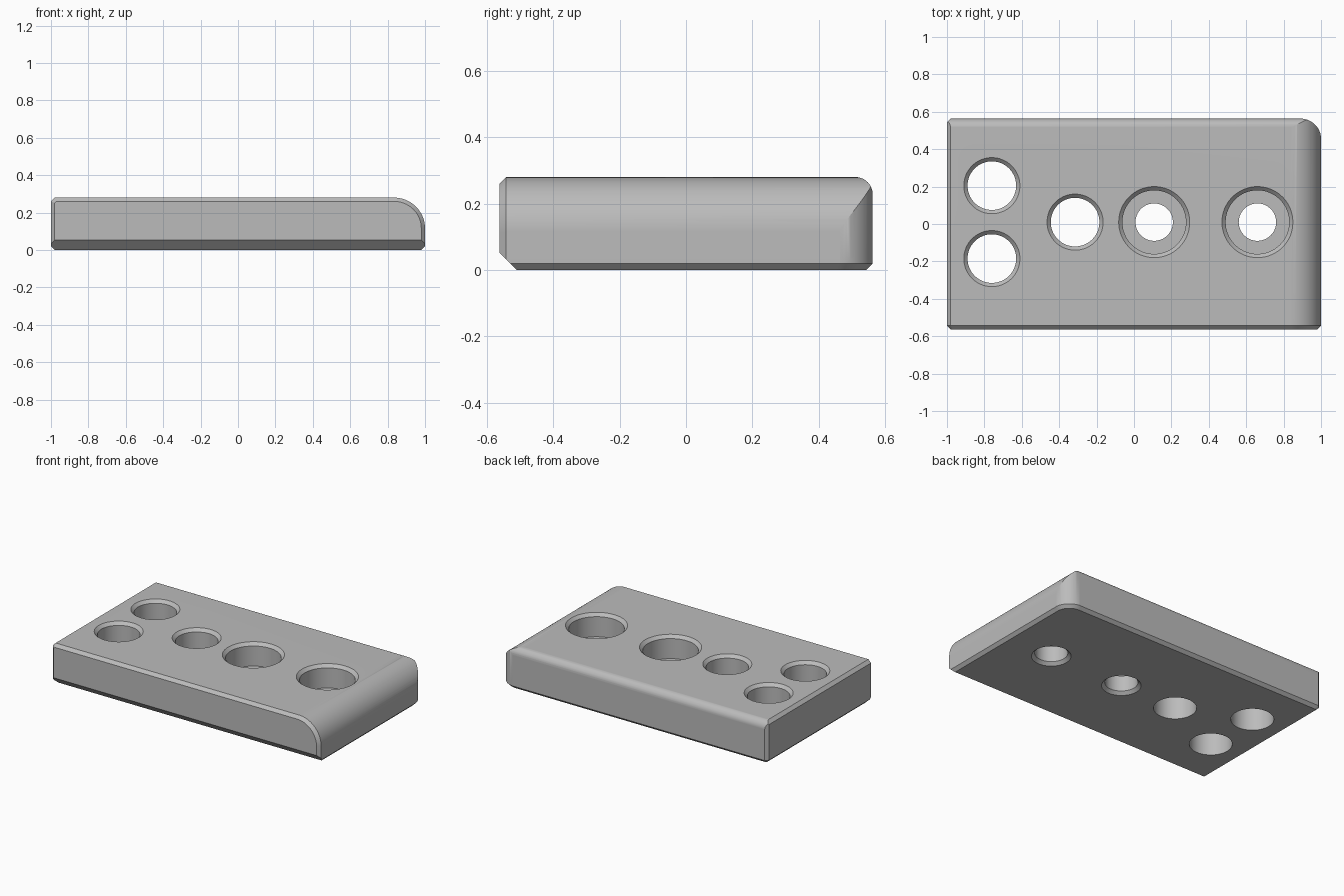
import bpy, bmesh
from math import sin, cos, pi, radians, sqrt

if "Cube" in bpy.data.objects:
    bpy.data.objects.remove(bpy.data.objects["Cube"])

grey = bpy.data.materials.new("plain grey")
grey.use_nodes = True
colour = (0.5, 0.5, 0.5, 1)
grey.diffuse_color = colour
grey.node_tree.nodes["Principled BSDF"].inputs["Base Color"].default_value = colour


def profile(u0, u1, v0, v1, corners, inset=0):
    """Rectangle outline; each corner is (size, segments): 0 sharp, 1 chamfer, more round."""
    u0, u1, v0, v1 = u0 + inset, u1 - inset, v0 + inset, v1 - inset
    spots = [(u0, v0, 1, 1), (u1, v0, -1, 1), (u1, v1, -1, -1), (u0, v1, 1, -1)]
    points = []
    for i, ((u, v, du, dv), (size, segs)) in enumerate(zip(spots, corners)):
        if segs == 0:
            points.append((u, v))
            continue
        r = size - inset * (2 - sqrt(2) if segs == 1 else 1)
        for k in range(segs + 1):
            a = pi + i * pi / 2 + k / segs * pi / 2
            points.append((u + du * r + r * cos(a), v + dv * r + r * sin(a)))
    return points


def circle(x, y, r, n=64):
    return [(x + r * cos(2 * pi * k / n), y + r * sin(2 * pi * k / n)) for k in range(n)]


def loft(name, layers, place):
    """Closed solid through (outline, level) layers."""
    bm = bmesh.new()
    rings = [[bm.verts.new(place(u, v, w)) for u, v in outline] for outline, w in layers]
    for a, b in zip(rings, rings[1:]):
        for i in range(len(a)):
            j = (i + 1) % len(a)
            bm.faces.new((a[i], a[j], b[j], b[i]))
    bm.faces.new(rings[0])
    bm.faces.new(rings[-1])
    bmesh.ops.recalc_face_normals(bm, faces=bm.faces)
    mesh = bpy.data.meshes.new(name)
    bm.to_mesh(mesh)
    bm.free()
    mesh.materials.append(grey)
    obj = bpy.data.objects.new(name, mesh)
    bpy.context.collection.objects.link(obj)
    return obj


def combine(target, cutter, operation):
    mod = target.modifiers.new("cut", "BOOLEAN")
    mod.operation, mod.solver, mod.object = operation, "EXACT", cutter
    bpy.context.view_layer.objects.active = target
    bpy.ops.object.modifier_apply(modifier=mod.name)
    bpy.data.objects.remove(cutter)


SHARP = (0, 0)
SMALL = (0.02, 1)
HALF, TOP, OVER = 0.563, 0.28, 0.0005

# Block seen from the front: big round on one end, chamfered rim on the front face
side = [SHARP, SHARP, (0.165, 20), SMALL]
block = loft("drilled_block",
             [(profile(-1, 1, -0.1, TOP, side, d), y)
              for d, y in ((0.03, -HALF - 0.01), (0, -HALF + 0.02), (0, 0.7))],
             lambda u, v, w: (u, w, v))

# Cross-section: wide lower front chamfer and rounded upper back edge
section = profile(-HALF, HALF, 0, TOP + OVER, [(0.053, 1), SHARP, (0.052, 12), SHARP])
combine(block, loft("cross_section", [(section, -1.2), (section, 1.2)],
                    lambda u, v, w: (w, u, v)), "INTERSECT")

# Plan: rounded back corner, chamfered around the underside
plan = [SHARP, SHARP, (0.11, 16), SMALL]
combine(block, loft("plan_shape",
                    [(profile(-1 - OVER, 1 + OVER, -0.7, HALF + OVER, plan, d), z)
                     for d, z in ((0.03, -0.01), (0, 0.02), (0, 0.5))],
                    lambda u, v, w: (u, v, w)), "INTERSECT")

# Plain holes and stepped holes, all with countersunk rims
plain = [(0.17, 0.30), (0.13, 0.26), (0.13, -0.02)]
stepped = [(0.21, 0.30), (0.17, 0.26), (0.17, 0.125), (0.10, 0.125), (0.10, 0.02), (0.14, -0.02)]
holes = [(-0.76, 0.205, plain), (-0.76, -0.185, plain), (-0.315, 0.01, plain),
         (0.108, 0.01, stepped), (0.66, 0.01, stepped)]
for x, y, steps in holes:
    combine(block, loft("hole_cutter", [(circle(x, y, r), z) for r, z in steps],
                        lambda u, v, w: (u, v, w)), "DIFFERENCE")

# Smooth rounds, crisp chamfers
bpy.ops.object.select_all(action="DESELECT")
block.select_set(True)
bpy.context.view_layer.objects.active = block
bpy.ops.object.shade_smooth_by_angle(angle=radians(25))
weighted = block.modifiers.new("even shading", "WEIGHTED_NORMAL")
weighted.keep_sharp = True
